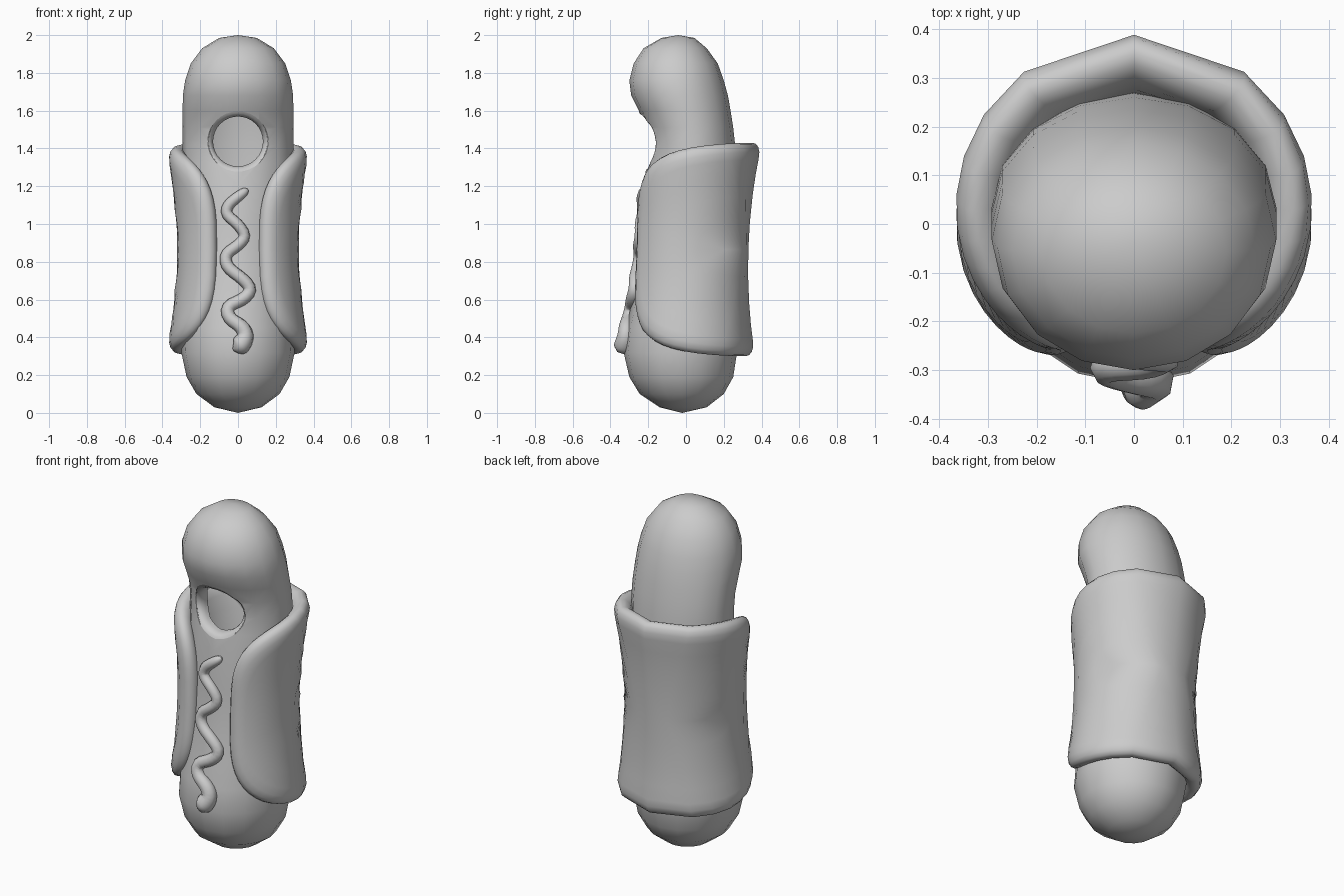
import bpy, bmesh, math
from mathutils import Vector
from mathutils.bvhtree import BVHTree

if "Cube" in bpy.data.objects:
    bpy.data.objects.remove(bpy.data.objects["Cube"])


def finish(bm, name, angle=60):
    bmesh.ops.remove_doubles(bm, verts=bm.verts, dist=0.0005)
    bmesh.ops.recalc_face_normals(bm, faces=bm.faces)
    me = bpy.data.meshes.new(name)
    bm.to_mesh(me)
    bm.free()
    ob = bpy.data.objects.new(name, me)
    bpy.context.collection.objects.link(ob)
    smooth(ob, angle)
    return ob


def smooth(ob, angle):
    bpy.ops.object.select_all(action='DESELECT')
    bpy.context.view_layer.objects.active = ob
    ob.select_set(True)
    bpy.ops.object.shade_smooth_by_angle(angle=math.radians(angle))


def loft(bm, rings):
    loops = [[bm.verts.new(p) for p in r] for r in rings]
    n = len(loops[0])
    for a, b in zip(loops, loops[1:]):
        for i in range(n):
            j = (i + 1) % n
            bm.faces.new((a[i], a[j], b[j], b[i]))
    return loops


# Sausage body: rings of (z, front y, back y, half width)
profile = [
    (0.03, -0.14, 0.11, 0.125), (0.10, -0.245, 0.20, 0.22),
    (0.19, -0.30, 0.25, 0.272), (0.32, -0.33, 0.27, 0.30),
    (0.45, -0.315, 0.275, 0.297), (0.60, -0.285, 0.28, 0.29),
    (0.80, -0.252, 0.28, 0.285), (1.00, -0.235, 0.28, 0.285),
    (1.20, -0.225, 0.275, 0.29), (1.32, -0.207, 0.268, 0.293),
    (1.42, -0.198, 0.26, 0.293), (1.51, -0.21, 0.25, 0.293),
    (1.60, -0.25, 0.236, 0.293), (1.68, -0.29, 0.222, 0.292),
    (1.76, -0.30, 0.20, 0.28), (1.85, -0.277, 0.168, 0.25),
    (1.93, -0.225, 0.11, 0.19), (1.985, -0.13, 0.045, 0.10)]
rings = []
for z, yf, yb, w in profile:
    c, d = (yf + yb) / 2, (yb - yf) / 2
    rings.append([(w * math.sin(t), c - d * math.cos(t), z)
                  for t in (math.tau * i / 16 for i in range(16))])
bm = bmesh.new()
loops = loft(bm, rings)
for loop, pole in ((loops[0], (0, -0.02, 0.0)), (loops[-1], (0, -0.04, 2.0))):
    p = bm.verts.new(pole)
    for i in range(16):
        bm.faces.new((loop[i], loop[(i + 1) % 16], p))
bmesh.ops.recalc_face_normals(bm, faces=bm.faces)
tree = BVHTree.FromBMesh(bm)
sausage = finish(bm, "sausage")


def front_y(x, z):
    return tree.ray_cast(Vector((x, -1, z)), Vector((0, 1, 0)))[0].y


# Hollow the sausage and cut the face opening
HOLE_Z = 1.437
bpy.ops.mesh.primitive_cylinder_add(vertices=32, radius=0.157, depth=0.5,
                                    location=(0, -0.25, HOLE_Z),
                                    rotation=(math.pi / 2, 0, 0))
cutter = bpy.context.object
cutter.name = "opening_cutter"
cutter.hide_render = True
shell = sausage.modifiers.new("shell", 'SOLIDIFY')
shell.thickness = 0.015
shell.offset = -1
cut = sausage.modifiers.new("opening", 'BOOLEAN')
cut.object = cutter
cut.operation = 'DIFFERENCE'
cut.solver = 'EXACT'
bpy.context.view_layer.objects.active = sausage
for m in ("shell", "opening"):
    bpy.ops.object.modifier_apply(modifier=m)
bpy.data.objects.remove(cutter)
smooth(sausage, 40)

# Rounded rim turning into the opening
rim = []
for r, dy in ((0.16, -0.002), (0.148, 0.004), (0.137, 0.018), (0.132, 0.04), (0.132, 0.065)):
    ring = []
    for i in range(32):
        t = math.tau * i / 32
        s, c = math.sin(t), math.cos(t)
        ring.append((r * s, front_y(0.16 * s, HOLE_Z + 0.16 * c) + dy, HOLE_Z + r * c))
    rim.append(ring)
bm = bmesh.new()
loft(bm, rim)
finish(bm, "opening_rim", 80)

# Bun: a rounded pillow wrapped around the back and sides
MID_Z, HALF_Z, HALF_ANGLE, R = 0.865, 0.565, 2.68, 0.32
N = 64


def bun_point(a, b, h):
    t, zn = a / R, b / HALF_Z
    front = (1 - math.cos(t)) / 2
    r = 0.285 + 0.053 * zn * zn - 0.028 * front ** 2 + h
    return (r * math.sin(t), r * math.cos(t) - 0.005 + 0.018 * zn, MID_Z + b)


def bun_ring(inset, h):
    wa, wb = HALF_ANGLE * R - inset, HALF_Z - inset
    ring = []
    for i in range(N):
        t = math.tau * i / N
        s, c = math.sin(t), math.cos(t)
        a = math.copysign(abs(c) ** (2 / 3.4), c) * wa
        b = math.copysign(abs(s) ** (2 / 3.4), s) * wb
        ring.append(bun_point(a, b, h))
    return ring


outer = [(0, 0), (0.006, 0.02), (0.022, 0.036), (0.05, 0.048), (0.09, 0.051),
         (0.17, 0.05), (0.28, 0.05), (0.42, 0.05), (HALF_Z, 0.05)]
bun_rings = [bun_ring(d, -1.1 * h) for d, h in reversed(outer[1:])]
bun_rings += [bun_ring(d, h) for d, h in outer]
bm = bmesh.new()
loft(bm, bun_rings)
bmesh.ops.remove_doubles(bm, verts=bm.verts, dist=0.0005)
bmesh.ops.dissolve_degenerate(bm, edges=bm.edges, dist=0.0005)
finish(bm, "bun", 80)

# Mustard squiggle lying on the front
path = [(0.052, 1.183, 0.2), (0.045, 1.178, 0.75), (0.0, 1.145, 0.95), (-0.055, 1.10, 1),
        (-0.065, 1.05, 1), (0.0, 1.0, 1), (0.045, 0.935, 1), (0.0, 0.885, 1),
        (-0.07, 0.84, 1.05), (-0.06, 0.77, 1.1), (0.02, 0.715, 1.1), (0.075, 0.655, 1.1),
        (0.03, 0.60, 1.1), (-0.06, 0.565, 1.15), (-0.05, 0.50, 1.2), (0.02, 0.46, 1.3),
        (0.045, 0.41, 1.45), (0.02, 0.365, 1.75), (0.0, 0.345, 1.6), (-0.025, 0.335, 0.3)]
cu = bpy.data.curves.new("mustard", 'CURVE')
cu.dimensions = '3D'
cu.bevel_depth = 0.03
cu.bevel_resolution = 2
cu.use_fill_caps = True
cu.resolution_u = 3
sp = cu.splines.new('NURBS')
sp.points.add(len(path) - 1)
for p, (x, z, r) in zip(sp.points, path):
    p.co = (x, front_y(x, z) - 0.008, z, 1)
    p.radius = r
sp.order_u = 3
sp.use_endpoint_u = True
mustard = bpy.data.objects.new("mustard", cu)
bpy.context.collection.objects.link(mustard)
bpy.ops.object.select_all(action='DESELECT')
bpy.context.view_layer.objects.active = mustard
mustard.select_set(True)
bpy.ops.object.convert(target='MESH')
smooth(bpy.context.object, 80)
